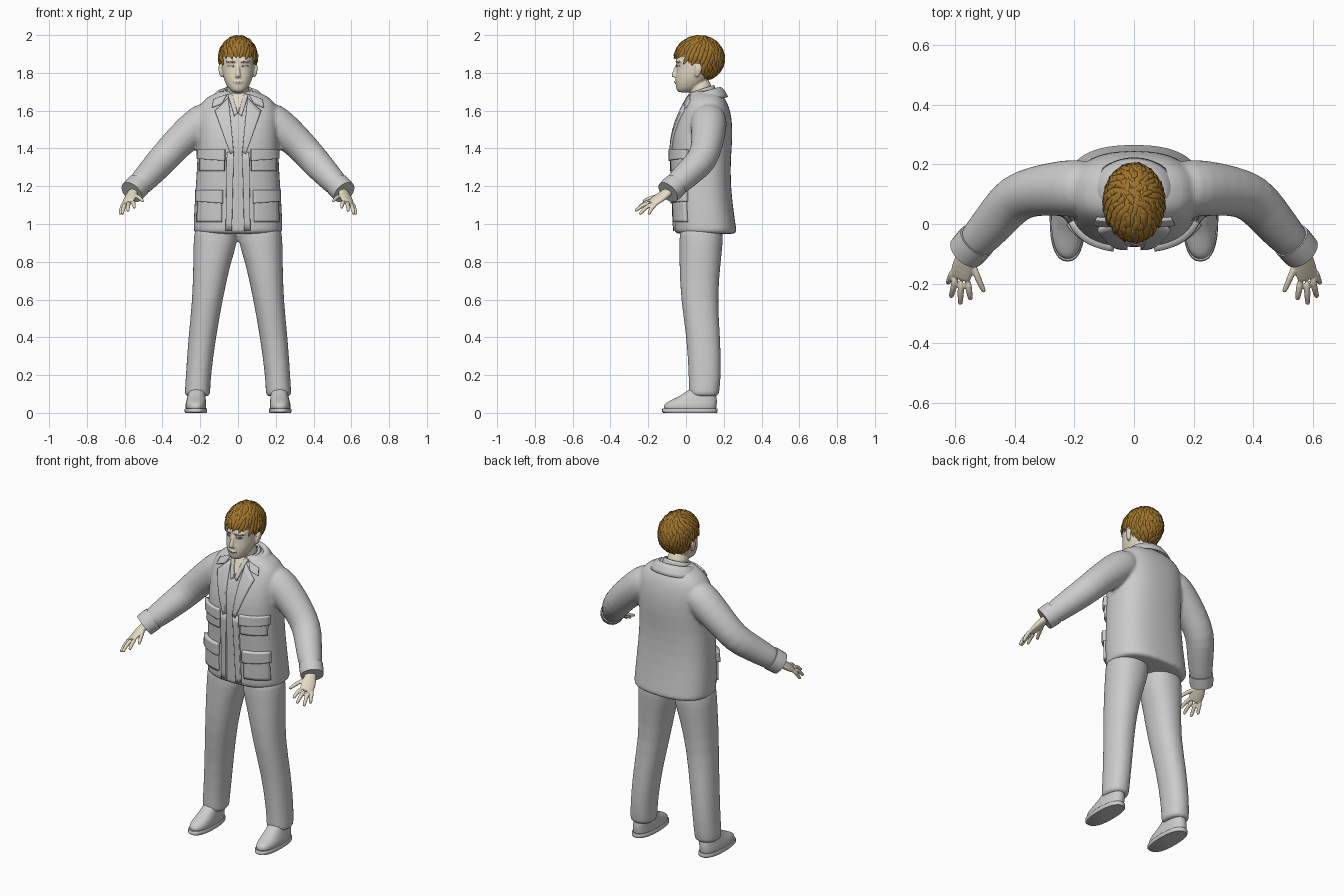
import bpy, bmesh, math, random
from mathutils import Vector, Matrix
from mathutils.bvhtree import BVHTree

random.seed(4)
if "Cube" in bpy.data.objects:
    bpy.data.objects.remove(bpy.data.objects["Cube"])


def material(name, rgb):
    m = bpy.data.materials.new(name)
    m.use_nodes = True
    m.diffuse_color = (*rgb, 1)
    m.node_tree.nodes["Principled BSDF"].inputs["Base Color"].default_value = (*rgb, 1)
    return m


CLOTH = material("grey cloth", (0.6, 0.6, 0.6))
SKIN = material("pale skin", (0.78, 0.71, 0.56))
HAIR = material("ginger hair", (0.36, 0.18, 0.025))
EYE = material("grey eye", (0.25, 0.28, 0.3))
LIP = material("lip", (0.5, 0.4, 0.32))


def loft(bm, rings, n=20, power=2.0, arc=None):
    """Skin a list of (centre, u, v) superellipse rings; arc leaves the ring open."""
    rows = []
    for c, u, v in rings:
        row = []
        for i in range(n):
            a = math.tau * i / n
            if arc:
                a = math.radians(arc[0] + (arc[1] - arc[0]) * i / (n - 1))
            x, y = [math.copysign(abs(k) ** (2 / power), k) for k in (math.cos(a), math.sin(a))]
            row.append(bm.verts.new(c + u * x + v * y))
        rows.append(row)
    for r, s in zip(rows, rows[1:]):
        for i in range(n - 1 if arc else n):
            j = (i + 1) % n
            bm.faces.new((r[i], r[j], s[j], s[i]))
    if not arc:
        bm.faces.new(rows[0])
        bm.faces.new(rows[-1])


def stack(bm, levels, sx=1, power=2.0, n=20):
    """Horizontal rings given as (z, centre x, half width, front y, back y)."""
    loft(bm, [(Vector((sx * cx, (f + b) / 2, z)), Vector((rx, 0, 0)), Vector((0, (b - f) / 2, 0)))
              for z, cx, rx, f, b in levels], n, power)


def tube(bm, pts, radii, side=(0, 1, 0), sx=1, n=14):
    """Rings across a path; radii are numbers or (along side, across side)."""
    pts = [Vector((sx * p[0], p[1], p[2])) for p in pts]
    side = Vector((sx * side[0], side[1], side[2]))
    rings = []
    for i, p in enumerate(pts):
        t = (pts[min(i + 1, len(pts) - 1)] - pts[max(i - 1, 0)]).normalized()
        u = (side - t * side.dot(t)).normalized()
        ru, rv = radii[i] if isinstance(radii[i], tuple) else (radii[i], radii[i])
        rings.append((p, u * ru, t.cross(u) * rv))
    loft(bm, rings, n)


def finish(name, bm, mat, subsurf=0, voxel=0, smooth=3, mirror=False, thick=0):
    bmesh.ops.recalc_face_normals(bm, faces=bm.faces)
    me = bpy.data.meshes.new(name)
    bm.to_mesh(me)
    bm.free()
    me.materials.append(mat)
    for p in me.polygons:
        p.use_smooth = True
    me.set_sharp_from_angle(angle=math.radians(45 if not subsurf else 180))
    ob = bpy.data.objects.new(name, me)
    bpy.context.scene.collection.objects.link(ob)
    if mirror:
        ob.modifiers.new("Mirror", 'MIRROR')
    if subsurf:
        ob.modifiers.new("Subdivision", 'SUBSURF').levels = subsurf
        ob.modifiers[-1].render_levels = subsurf
    if voxel:
        r = ob.modifiers.new("Blend", 'REMESH')
        r.mode, r.voxel_size, r.use_smooth_shade = 'VOXEL', voxel, True
        s = ob.modifiers.new("Smooth", 'SMOOTH')
        s.factor, s.iterations = 0.5, smooth
    if thick:
        s = ob.modifiers.new("Thickness", 'SOLIDIFY')
        s.thickness, s.offset = thick, 0
    return ob


def surface_of(ob):
    return BVHTree.FromObject(ob, bpy.context.evaluated_depsgraph_get())


def panel(name, tree, tl, tr, br, bl, mat=CLOTH, thick=0.02, n=10):
    """Four-cornered patch in x and z, laid on the front of a surface and mirrored."""
    bm = bmesh.new()
    tl, tr, br, bl = map(Vector, (tl, tr, br, bl))
    rows = []
    for j in range(n + 1):
        row = []
        for i in range(n + 1):
            p = tl.lerp(tr, i / n).lerp(bl.lerp(br, i / n), j / n)
            start = Vector((p.x, -1, p.y))
            hit = tree.ray_cast(start, Vector((0, 1, 0)))[0]
            if hit is None:
                hit = tree.find_nearest(Vector((p.x, 0, p.y)))[0]
            row.append(bm.verts.new(hit))
        rows.append(row)
    for r, s in zip(rows, rows[1:]):
        for i in range(n):
            bm.faces.new((r[i], r[i + 1], s[i + 1], s[i]))
    return finish(name, bm, mat, mirror=True, thick=thick)


# Coat: torso and sleeves blended together
bm = bmesh.new()
stack(bm, [(0.945, 0, .235, -.06, .27), (0.955, 0, .236, -.062, .27), (1.05, 0, .235, -.065, .255),
           (1.2, 0, .225, -.07, .237), (1.35, 0, .215, -.08, .237), (1.45, 0, .215, -.077, .248),
           (1.55, 0, .215, -.05, .245), (1.62, 0, .21, -.015, .23), (1.67, 0, .175, .01, .205),
           (1.70, 0, .1, .03, .17), (1.705, 0, .09, .035, .16)], power=2.5, n=28)
ARM = [(.13, .12, 1.56), (.18, .12, 1.55), (.24, .12, 1.50), (.33, .112, 1.42), (.40, .09, 1.34),
       (.45, .03, 1.285), (.51, -.04, 1.22), (.55, -.08, 1.18)]
for sx in (1, -1):
    tube(bm, ARM, [.09, .1, .097, .086, .083, .078, .068, .062], sx=sx)
coat = finish("coat", bm, CLOTH, subsurf=1, voxel=0.01, smooth=4)
front = surface_of(coat)

# Cuffs
bm = bmesh.new()
tube(bm, [(.527, -.055, 1.205), (.545, -.075, 1.187), (.563, -.095, 1.168)], [.066, .066, .064], n=24)
finish("sleeve_cuffs", bm, CLOTH, mirror=True)

# Lapels, front edges and pockets
panel("lapels", front, (.05, 1.665), (.12, 1.595), (.04, 1.37), (.022, 1.38), thick=.024)
panel("collar_tips", front, (.06, 1.68), (.125, 1.655), (.135, 1.615), (.085, 1.635), thick=.024)
panel("front_edges", front, (.022, 1.38), (.058, 1.38), (.065, .965), (.032, .965))
panel("chest_pockets", front, (.07, 1.385), (.198, 1.385), (.198, 1.28), (.07, 1.28), thick=.022)
panel("chest_flaps", front, (.066, 1.395), (.202, 1.395), (.202, 1.345), (.066, 1.335), thick=.04)
panel("hip_pockets", front, (.085, 1.165), (.205, 1.165), (.21, 1.01), (.085, 1.01), thick=.026)
panel("hip_flaps", front, (.08, 1.18), (.208, 1.18), (.21, 1.12), (.08, 1.11), thick=.045)
panel("shirt_opening", front, (0, 1.69), (.04, 1.69), (.003, 1.6), (0, 1.6), SKIN, thick=.008)
panel("shirt_edges", front, (.03, 1.685), (.055, 1.685), (.02, 1.57), (.002, 1.585), thick=.016)

# Turned-down coat collar and shirt collar
for name, arc, levels in (
        ("coat_collar", (-62, 242), [(.112, 1.65, .14, .108), (.105, 1.685, .122, .095),
                                     (.1, 1.708, .1, .08), (.1, 1.68, .088, .072)]),
        ("shirt_collar", (-68, 248), [(.09, 1.66, .085, .075), (.085, 1.69, .078, .07), (.08, 1.712, .07, .064)])):
    bm = bmesh.new()
    loft(bm, [(Vector((0, y, z)), Vector((rx, 0, 0)), Vector((0, ry, .022))) for y, z, rx, ry in levels],
         n=24, arc=arc)
    finish(name, bm, CLOTH, subsurf=1, thick=.01)

# Trousers
bm = bmesh.new()
for sx in (1, -1):
    stack(bm, [(1.02, .115, .118, -.04, .2), (.9, .118, .119, -.035, .197), (.8, .138, .1, -.037, .185),
               (.6, .161, .081, -.03, .167), (.4, .19, .074, .003, .183), (.2, .21, .067, .013, .188),
               (.1, .215, .068, .015, .176), (.085, .215, .068, .015, .174)], sx, power=2.2)
finish("trousers", bm, CLOTH, subsurf=1, voxel=0.01, smooth=4)

# Shoes and soles
bm = bmesh.new()
stack(bm, [(.012, .223, .053, -.115, .16), (.03, .223, .056, -.12, .163), (.05, .223, .055, -.115, .165),
           (.07, .221, .051, -.075, .165), (.095, .219, .047, -.02, .16), (.14, .216, .042, .03, .15)], power=2.4)
finish("shoes", bm, CLOTH, subsurf=2, mirror=True)
bm = bmesh.new()
stack(bm, [(0, .223, .056, -.12, .163), (.005, .223, .06, -.126, .167), (.02, .223, .06, -.126, .167),
           (.024, .223, .057, -.122, .164)], power=2.4, n=32)
finish("soles", bm, CLOTH, mirror=True)

# Hands: palm, four fingers and thumb
bm = bmesh.new()
across = (.048, .037, -.015)
tube(bm, [(.54, -.07, 1.19), (.56, -.105, 1.163), (.573, -.14, 1.138), (.582, -.175, 1.115), (.584, -.185, 1.11)],
     [(.03, .024), (.033, .022), (.042, .02), (.04, .015), (.036, .012)], across)
knuckles = [(.608, -.155, 1.108), (.598, -.175, 1.11), (.58, -.187, 1.116), (.558, -.185, 1.122), (.545, -.125, 1.152)]
tips = [(.625, -.2, 1.05), (.614, -.247, 1.05), (.583, -.271, 1.068), (.548, -.255, 1.085), (.502, -.23, 1.12)]
for base, tip in zip(knuckles, tips):
    a, b = Vector(base), Vector(tip)
    mid = a.lerp(b, .5) + Vector((0, -.006, .006))
    tube(bm, [a, mid, a.lerp(b, .9), b], [.0125, .0115, .0095, .007], across, n=10)
finish("hands", bm, SKIN, subsurf=1, voxel=0.004, smooth=2, mirror=True)

# Head with neck, nose, brow, lips and ears
bm = bmesh.new()
stack(bm, [(1.695, 0, .025, -.04, .02), (1.71, 0, .046, -.052, .06), (1.74, 0, .066, -.056, .095),
           (1.78, 0, .08, -.057, .125), (1.82, 0, .087, -.05, .155), (1.87, 0, .09, -.054, .175),
           (1.92, 0, .087, -.045, .175), (1.96, 0, .07, -.015, .155), (1.98, 0, .03, .03, .11)], power=2.2)
tube(bm, [(0, .09, 1.6), (0, .08, 1.68), (0, .072, 1.78)], [.068, .062, .06])
tube(bm, [(0, -.046, 1.85), (0, -.054, 1.82), (0, -.064, 1.79), (0, -.062, 1.775)],
     [.008, .009, .014, .013], (1, 0, 0))
for sx in (1, -1):
    tube(bm, [(.012, -.05, 1.862), (.04, -.044, 1.866), (.066, -.022, 1.858)], [.009, .01, .007], (0, 0, 1), sx)
    tube(bm, [(.006, -.058, 1.779), (.015, -.055, 1.78)], [.008, .007], (0, 0, 1), sx)
    tube(bm, [(.084, .055, 1.775), (.093, .062, 1.8), (.097, .068, 1.83), (.092, .068, 1.848)],
         [(.007, .01), (.009, .017), (.009, .022), (.007, .014)], (1, 0, 0), sx)
tube(bm, [(-.024, -.05, 1.75), (0, -.056, 1.751), (.024, -.05, 1.75)], [.005, .01, .005], (0, 0, 1))
head = finish("head", bm, SKIN, subsurf=1, voxel=0.005, smooth=2)
face = surface_of(head)
panel("eyes", face, (.024, 1.843), (.05, 1.842), (.054, 1.834), (.02, 1.832), EYE, .004, 4)
panel("eyebrows", face, (.016, 1.861), (.06, 1.864), (.062, 1.859), (.016, 1.853), LIP, .005, 5)
panel("mouth", face, (0, 1.7535), (.026, 1.751), (.024, 1.748), (0, 1.749), LIP, .004, 5)

# Hair: a cap over the skull covered with overlapping locks
MID, SIZE = Vector((0, .07, 1.875)), Vector((.1, .13, .118))


def hairline(y):
    return 1.897 if y < -.005 else 1.862 if y < .09 else 1.775


bm = bmesh.new()
bmesh.ops.create_uvsphere(bm, u_segments=40, v_segments=30, radius=1,
                          matrix=Matrix.Translation(MID) @ Matrix.Diagonal((*SIZE, 1)))
bmesh.ops.delete(bm, geom=[v for v in bm.verts if v.co.z < hairline(v.co.y) - .012], context='VERTS')
crown = MID + Vector((.01, .04, SIZE.z))
COUNT = 300
for k in range(COUNT):
    z = 1 - 2 * (k + .5) / COUNT
    a, r = k * math.pi * (3 - math.sqrt(5)), math.sqrt(1 - z * z)
    unit = Vector((r * math.cos(a), r * math.sin(a), z))
    p = MID + unit * SIZE
    if p.z < hairline(p.y):
        continue
    normal = Vector([unit[i] / SIZE[i] for i in range(3)]).normalized()
    flow = p - crown + Vector([random.uniform(-.03, .03) for _ in range(3)])
    flow = (flow - normal * flow.dot(normal)).normalized()
    flow = (flow + normal * random.uniform(-.12, .1)).normalized()
    side = normal.cross(flow).normalized()
    frame = Matrix((flow, side, flow.cross(side))).transposed()
    length, width = random.uniform(.026, .038), random.uniform(.011, .015)
    for v in bmesh.ops.create_uvsphere(bm, u_segments=8, v_segments=6, radius=1)["verts"]:
        x, y, h = v.co.z, v.co.y, v.co.x
        taper = 1 - .55 * max(x, 0)
        v.co = p + frame @ Vector((x * length, y * width * taper, h * .0065 * taper))
finish("hair", bm, HAIR)
